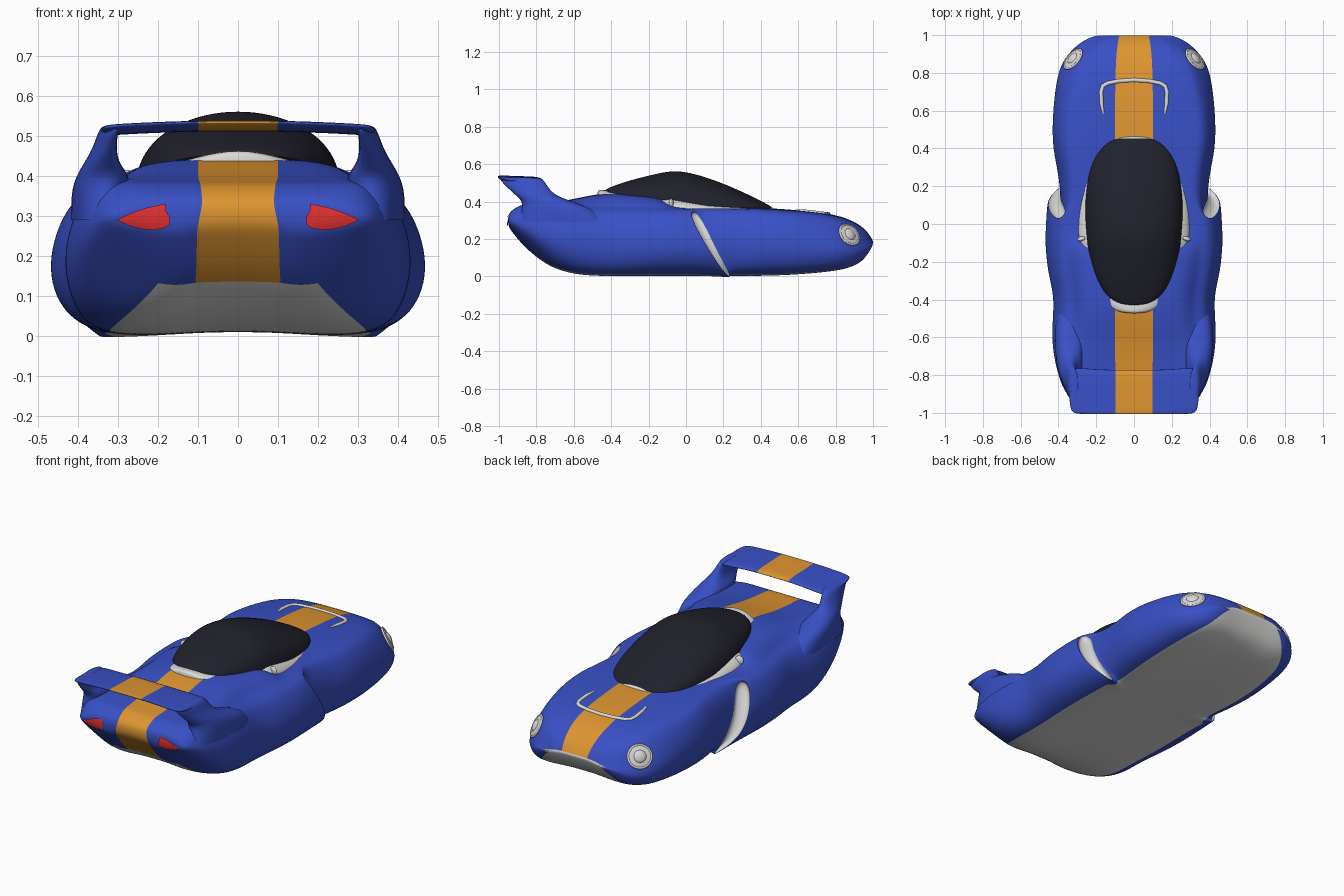
import bpy, bmesh, math
from mathutils import Vector
from mathutils.bvhtree import BVHTree

if "Cube" in bpy.data.objects:
    bpy.data.objects.remove(bpy.data.objects["Cube"])


def material(name, r, g, b):
    m = bpy.data.materials.new(name)
    m.use_nodes = True
    m.diffuse_color = (r, g, b, 1)
    m.node_tree.nodes["Principled BSDF"].inputs["Base Color"].default_value = (r, g, b, 1)
    return m


blue = material("blue paint", .04, .08, .56)
orange = material("orange stripe", .73, .3, .03)
white = material("white trim", .7, .7, .69)
black = material("black glass", .015, .015, .025)
red = material("red lamp", .78, .03, .03)


def finish(bm, name, mats, mirror=False, level=0):
    bmesh.ops.recalc_face_normals(bm, faces=bm.faces)
    for f in bm.faces:
        f.smooth = True
    mesh = bpy.data.meshes.new(name)
    bm.to_mesh(mesh)
    bm.free()
    for m in mats:
        mesh.materials.append(m)
    ob = bpy.data.objects.new(name, mesh)
    bpy.context.collection.objects.link(ob)
    if mirror:
        mod = ob.modifiers.new("mirror", "MIRROR")
        mod.use_clip = True
    if level:
        mod = ob.modifiers.new("smooth", "SUBSURF")
        mod.levels = mod.render_levels = level
    return ob


def loft(bm, rings, closed=False, rule=None):
    """Skin a list of point rings; rule(ring, side, centre) gives the material."""
    rows = [[bm.verts.new(p) for p in ring] for ring in rings]
    n = len(rows[0])
    for i in range(len(rows) - 1):
        for k in range(n if closed else n - 1):
            j = (k + 1) % n
            f = bm.faces.new((rows[i][k], rows[i][j], rows[i + 1][j], rows[i + 1][k]))
            if rule:
                f.material_index = rule(i, k, f.calc_center_median())
    return rows


# Body shell: y, half width, floor half width, centre z, shoulder z, floor z
stations = [
    (1.0, .195, .17, .19, .18, .165), (.98, .25, .22, .225, .212, .125),
    (.94, .31, .27, .27, .25, .065), (.86, .38, .32, .312, .295, .03),
    (.75, .41, .345, .34, .328, .012), (.55, .428, .36, .358, .348, -.004),
    (.4, .425, .35, .367, .36, -.008), (.29, .4, .34, .364, .362, -.009),
    (.15, .383, .335, .362, .365, -.009), (.09, .455, .35, .36, .365, -.009),
    (-.07, .465, .36, .365, .36, -.009), (-.13, .462, .36, .43, .36, -.009),
    (-.25, .452, .36, .435, .36, -.009), (-.38, .418, .355, .447, .36, -.009),
    (-.5, .425, .355, .437, .365, -.008), (-.62, .43, .34, .408, .38, .004),
    (-.74, .413, .27, .393, .395, .045), (-.835, .385, .16, .386, .39, .122),
    (-.885, .36, .14, .382, .382, .172), (-.93, .335, .14, .355, .355, .23),
    (-.952, .305, .13, .33, .33, .262)]
scoop = 8


def section(i):
    y, w, floor_w, zc, zs, zb = stations[i]
    h = zs - zb
    nose = min(max((y - .6) / .3, 0), 1)
    hump = .9 if y < 0 else .75
    pts = [(0, zc), (.085, zc), (.62 * w, zs + hump * (zc - zs)), ((.75 - .07 * nose) * w, zs),
           ((.9 - .12 * nose) * w, zs - .01), (1.03 * w, zb + (.6 - .16 * nose) * h),
           (w, zb + .25 * h), (floor_w, zb), (.12 if y < -.8 else .095, zb + .018), (0, zb + .018)]
    lean = [0] * 10
    if i in (scoop, scoop + 1):
        lean[4:8] = [.5] * 4
    # The scoop mouth narrows to a point at its lower end
    tip = {6: .012, 7: .035} if i == scoop + 1 else {}
    return [(x, y - lean[k] * (z - .19) + tip.get(k, 0), z) for k, (x, z) in enumerate(pts)]


def body_colour(i, k, c):
    if k == 0:
        return 1
    if k >= 7:
        return 2 if c.y > -.85 else (1 if k == 8 else 0)
    return 0


bm = bmesh.new()
rows = loft(bm, [section(i) for i in range(len(stations))], rule=body_colour)
for row, cols in ((rows[0], (2, 2, 2, 2)), (rows[-1], (1, 0, 0, 0))):
    for k, col in enumerate(cols):
        f = bm.faces.new((row[k], row[k + 1], row[8 - k], row[9 - k]))
        f.material_index = col
# Recessed side scoops with a painted lip
mouth = [f for f in bm.faces if all(v in rows[scoop][4:8] + rows[scoop + 1][4:8] for v in f.verts)]
bmesh.ops.recalc_face_normals(bm, faces=bm.faces)
bmesh.ops.inset_region(bm, faces=mouth, thickness=.008, depth=0)
for f in mouth:
    f.material_index = 2
bmesh.ops.inset_region(bm, faces=mouth, thickness=.006, depth=-.03)
body = finish(bm, "body", [blue, orange, white], True, 3)

bpy.context.view_layer.update()
skin = BVHTree.FromObject(body, bpy.context.evaluated_depsgraph_get())

# Canopy: y, half width, base z, top z
canopy = [(.458, .09, .362, .372), (.43, .145, .362, .388), (.36, .208, .364, .425),
          (.25, .245, .368, .477), (.1, .26, .378, .536), (-.02, .256, .39, .565),
          (-.09, .25, .4, .563), (-.15, .24, .408, .552), (-.28, .205, .425, .52),
          (-.38, .15, .442, .488), (-.432, .07, .455, .464)]


def dome(name, rows, mat):
    bm = bmesh.new()
    arcs = [math.pi * a / 12 for a in range(13)]
    rings = loft(bm, [[(w * math.cos(a), y, b + (t - b) * math.sin(a)) for a in arcs]
                      for y, w, b, t in rows])
    for end in (rings[0], rings[-1]):
        bm.faces.new(end)
    return finish(bm, name, [mat], level=2)


dome("canopy", canopy, black)
# White surround, widening into a shelf beside the cockpit
surround = []
for y, w, b, t in canopy:
    flare = (.3 - y) * .07 if -.1 < y < .3 else 0
    surround.append((y * (1.015 if y > 0 else 1.1), w + .018 + flare, b - .03,
                     b + .012 + .1 * (t - b) + flare))
dome("canopy_surround", surround, white)

# Rear wing blade, running out from the centre to the tip
bm = bmesh.new()
blade = []
for x, front, back, drop in ((0, -.755, -1.012, 0), (.098, -.755, -1.012, 0), (.2, -.752, -1.012, .003),
                             (.3, -.742, -1.012, .008), (.345, -.755, -1.0, .012)):
    blade.append([(x, front, .513 - drop), (x, front - .03, .534 - drop), (x, -.88, .535 - drop),
                  (x, back + .01, .541 - drop), (x, back, .534 - drop), (x, back + .03, .52 - drop),
                  (x, -.87, .51 - drop)])
rows = loft(bm, blade, True, lambda i, k, c: 1 if i == 0 else 0)
bm.faces.new(rows[-1])
finish(bm, "rear_wing", [blue, orange], True, 2)

# Wing supports flowing up out of the rear haunches
bm = bmesh.new()
rings = []
for z, back, front, inner, outer in ((.29, -.9, -.42, .3, .425), (.36, -.885, -.48, .275, .425),
                                     (.4, -.88, -.6, .27, .412), (.43, -.91, -.69, .298, .394),
                                     (.47, -.955, -.73, .306, .37), (.515, -1.0, -.755, .3, .356),
                                     (.53, -1.0, -.78, .29, .342)):
    mid = (back + front) / 2
    rings.append([(inner, front, z), (inner, mid, z), (inner, back, z),
                  (outer - .04, back, z), (outer, mid, z), (outer - .012, front, z)])
rows = loft(bm, rings, True)
bm.faces.new(rows[-1])
finish(bm, "wing_supports", [blue], True, 2)

# Tail lamps: thin plates wrapped on the rear panel
bm = bmesh.new()
outline = [(.172, .278), (.185, .27), (.21, .265), (.24, .267), (.27, .275), (.304, .29),
           (.27, .306), (.235, .319), (.2, .327), (.182, .331), (.18, .312), (.172, .298)]
rings = []
for s in (1, .7, .4, .05):
    ring = []
    for x, z in outline:
        px, pz = .225 + (x - .225) * s, .295 + (z - .295) * s
        hit = skin.ray_cast(Vector((px, -2, pz)), Vector((0, 1, 0)))[0]
        ring.append((px, hit.y - .007, pz))
    rings.append(ring)
rows = loft(bm, rings, True)
bm.faces.new(rows[-1])
finish(bm, "tail_lamps", [red], True)


def oval(name, place, normal, size, mat, torus=False):
    """A mirrored pair of ovals or rings facing along the normal."""
    for side in (1, -1):
        if torus:
            bpy.ops.mesh.primitive_torus_add(major_radius=1, minor_radius=.1,
                                             major_segments=32, minor_segments=8)
        else:
            bpy.ops.mesh.primitive_uv_sphere_add(segments=24, ring_count=12)
        ob = bpy.context.object
        ob.name = ("left_" if side > 0 else "right_") + name
        ob.location = (place[0] * side, place[1], place[2])
        ob.scale = size
        n = Vector((normal[0] * side, normal[1], normal[2]))
        ob.rotation_euler = n.to_track_quat('Z', 'Y').to_euler()
        ob.data.materials.append(mat)
        bpy.ops.object.shade_smooth()


# Headlamps
spot, normal = skin.find_nearest(Vector((.33, .88, .228)))[:2]
oval("headlamp_bowl", spot, normal, (.064, .062, .009), white)
oval("headlamp_rim", spot, normal, (.062, .06, .06), white, True)
oval("headlamp_bulb", spot + normal * .004, normal, (.034, .034, .015), white)

# Cockpit side intakes
oval("cockpit_intake", (.278, -.078, .39), (.3, 1, .1), (.024, .026, .012), white)

# Hood vent lip
path = [(.163, .585), (.172, .64), (.174, .7), (.165, .73), (.14, .745), (.08, .757)]
path = path + [(0, .762)] + [(-x, y) for x, y in reversed(path)]
curve = bpy.data.curves.new("hood_vent_lip", "CURVE")
curve.dimensions = "3D"
curve.bevel_depth = .011
curve.use_fill_caps = True
line = curve.splines.new("POLY")
line.points.add(len(path) - 1)
for p, (x, y) in zip(line.points, path):
    hit = skin.ray_cast(Vector((x, y, 2)), Vector((0, 0, -1)))[0]
    p.co = (x, y, hit.z - .002, 1)
    p.radius = .5 if y < .6 else 1
curve.materials.append(white)
bpy.context.collection.objects.link(bpy.data.objects.new("hood_vent_lip", curve))
